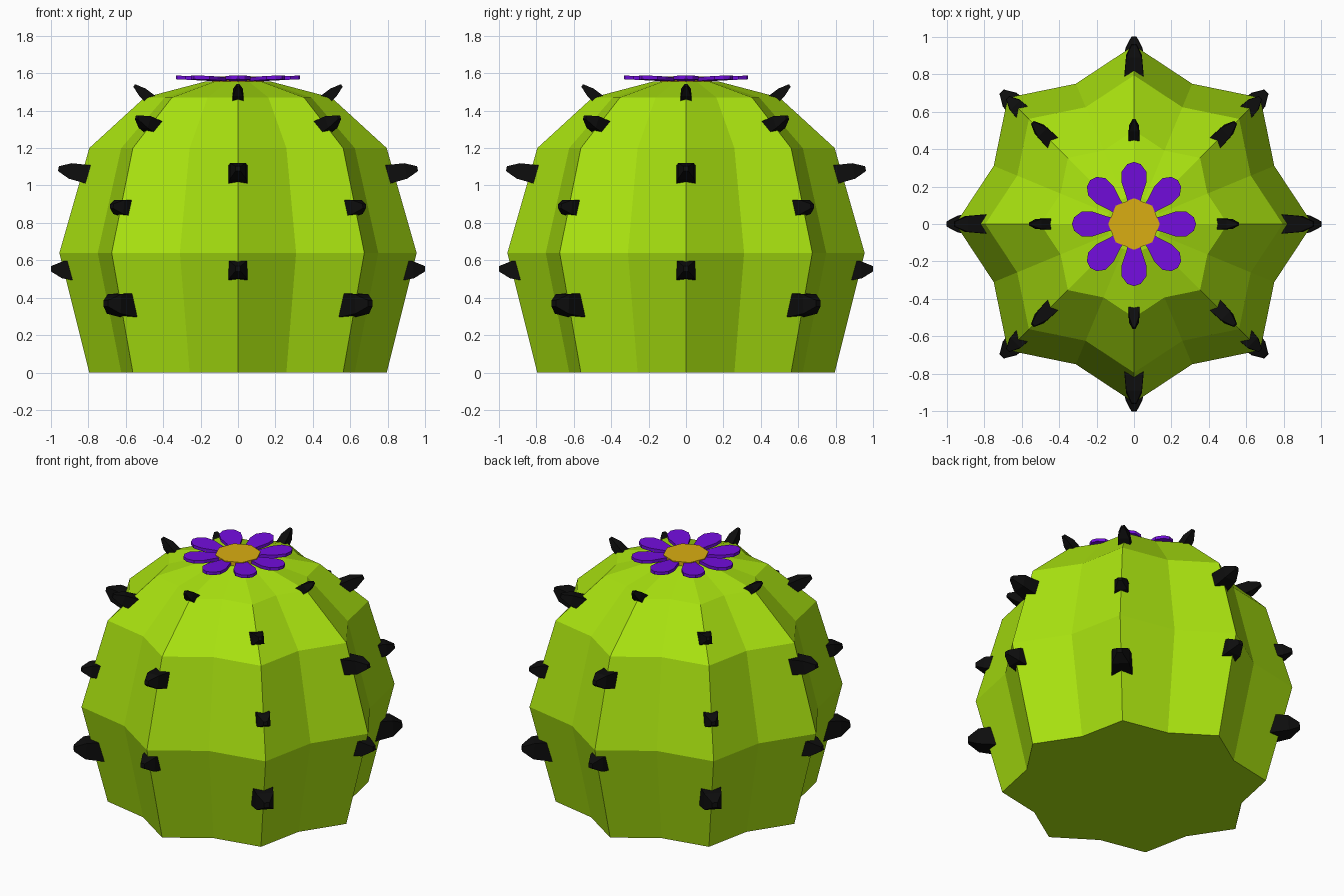
import bpy, bmesh
from math import sin, cos, pi, radians
from mathutils import Vector, Matrix

if "Cube" in bpy.data.objects:
    bpy.data.objects.remove(bpy.data.objects["Cube"])


def material(name, rgb):
    m = bpy.data.materials.new(name)
    m.diffuse_color = (*rgb, 1)
    m.use_nodes = True
    m.node_tree.nodes["Principled BSDF"].inputs["Base Color"].default_value = m.diffuse_color
    return m


GREEN = material("green", (0.40, 0.77, 0.005))
BLACK = material("black", (0.004, 0.004, 0.004))
PURPLE = material("purple", (0.17, 0.004, 0.72))
GOLD = material("gold", (0.70, 0.42, 0.006))


def loft(name, rings, mat):
    """Skin a stack of equal-length point rings and cap both ends."""
    bm = bmesh.new()
    loops = [[bm.verts.new(p) for p in ring] for ring in rings]
    n = len(loops[0])
    for a, b in zip(loops, loops[1:]):
        for i in range(n):
            j = (i + 1) % n
            bm.faces.new((a[i], a[j], b[j], b[i]))
    bm.faces.new(loops[0][::-1])
    bm.faces.new(loops[-1])
    bmesh.ops.recalc_face_normals(bm, faces=bm.faces)
    me = bpy.data.meshes.new(name)
    bm.to_mesh(me)
    bm.free()
    me.materials.append(mat)
    ob = bpy.data.objects.new(name, me)
    bpy.context.collection.objects.link(ob)
    return ob


# Ribbed body: eight ridges with valleys between them
def rib_ring(r, z):
    pts = []
    for i in range(16):
        k = r * (0.85 if i % 2 else 1.0)
        a = i * pi / 8
        pts.append((k * cos(a), k * sin(a), z))
    return pts


profile = [(0.795, 0), (0.955, 0.64), (0.795, 1.2), (0.5, 1.47), (0.17, 1.557)]
loft("cactus_body", [rib_ring(r, z) for r, z in profile], GREEN)


# Spines: blunt four-sided thorns along the ridges
def spine(name, angle, base, tip, width):
    b, t = Vector((base[0], 0, base[1])), Vector((tip[0], 0, tip[1]))
    side = Vector((0, 1, 0))
    up = (t - b).normalized().cross(side)
    rot = Matrix.Rotation(angle, 3, 'Z')
    rings = []
    for f, s in ((0, 1.0), (0.65, 0.8), (1, 0.25)):
        c, h = b.lerp(t, f), width * s / 2
        rings.append([rot @ (c + side * h * u + up * h * v)
                      for u, v in ((-1, -1), (1, -1), (1, 1), (-1, 1))])
    loft(name, rings, BLACK)


even = [((0.82, 0.54), (1.0, 0.555), 0.115),
        ((0.78, 1.055), (0.96, 1.09), 0.105),
        ((0.43, 1.43), (0.555, 1.535), 0.065)]
odd = [((0.82, 0.36), (1.0, 0.37), 0.13),
       ((0.80, 0.875), (0.955, 0.89), 0.095),
       ((0.59, 1.29), (0.765, 1.365), 0.085)]
for i in range(8):
    for j, (base, tip, w) in enumerate(odd if i % 2 else even):
        spine(f"spine_{i}_{j}", i * pi / 4, base, tip, w)

# Flower petals: half-width outline mirrored across each petal's axis
half = [(0.09, 0.028), (0.15, 0.042), (0.22, 0.066), (0.28, 0.066), (0.32, 0.036)]
outline = half + [(0.332, 0)] + [(x, -y) for x, y in reversed(half)]
for i in range(8):
    rot = Matrix.Rotation(i * pi / 4, 3, 'Z')
    rings = [[rot @ Vector((x, y, z + 0.05 * (x - 0.09))) for x, y in outline]
             for z in (1.556, 1.576)]
    loft(f"petal_{i}", rings, PURPLE)

# Flower centre disc
loft("flower_centre",
     [[(0.138 * cos(k * pi / 4), 0.138 * sin(k * pi / 4), z) for k in range(8)]
      for z in (1.55, 1.583)], GOLD)
